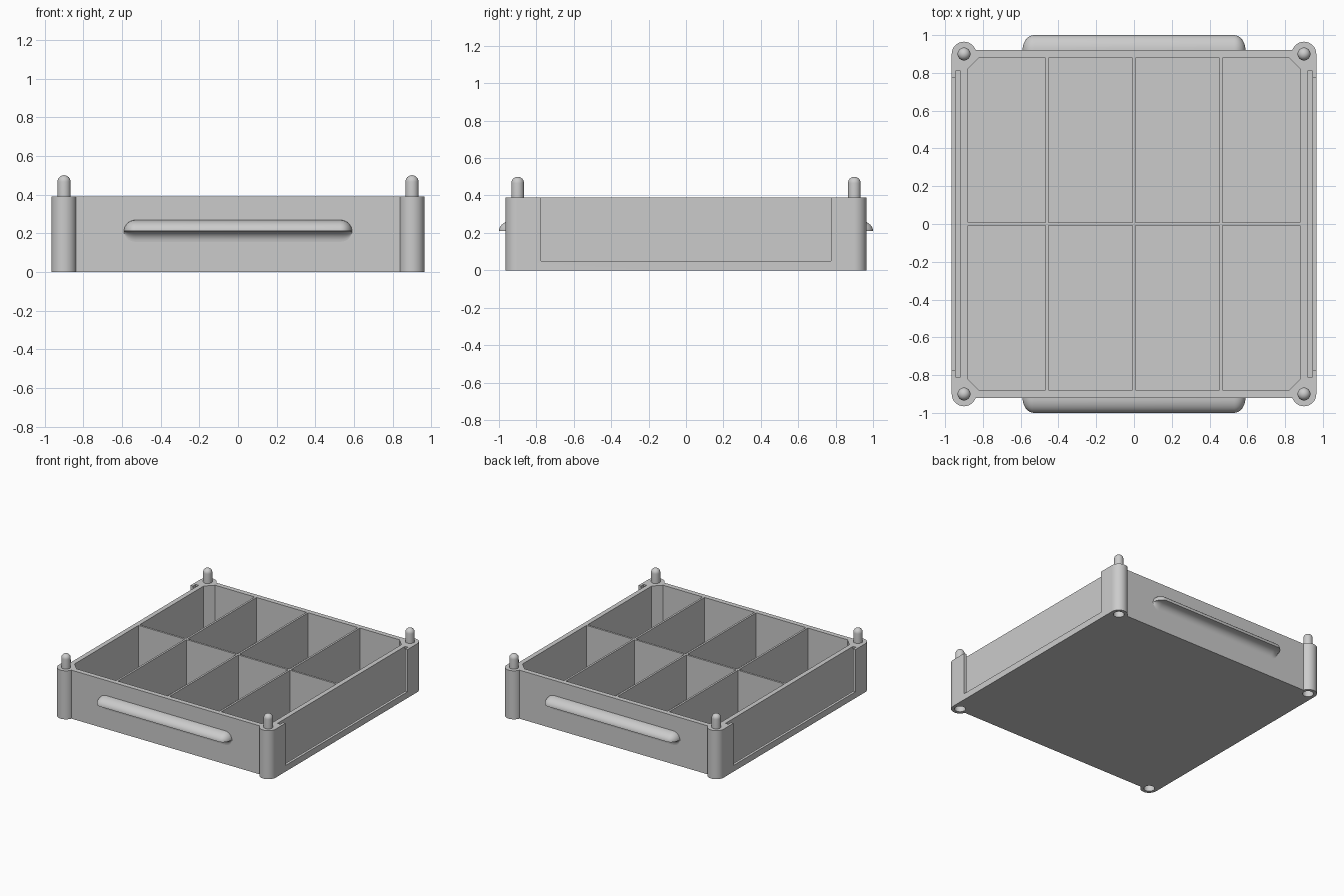
import bpy, bmesh
from math import sin, cos, pi, radians, sqrt

cube = bpy.data.objects.get("Cube")
if cube:
    bpy.data.objects.remove(cube, do_unlink=True)

HEIGHT, FLOOR = 0.39, 0.03
POST, POST_R = 0.9, 0.065      # corner post centre and radius
WALL_Y, INNER = 0.92, 0.88     # outer front/back wall, inner cavity half size

grey = bpy.data.materials.new("light grey plastic")
grey.use_nodes = True
grey.diffuse_color = (0.6, 0.6, 0.6, 1)
grey.node_tree.nodes["Principled BSDF"].inputs["Base Color"].default_value = (0.6, 0.6, 0.6, 1)


def finish(name, bm):
    bmesh.ops.recalc_face_normals(bm, faces=bm.faces)
    mesh = bpy.data.meshes.new(name)
    bm.to_mesh(mesh)
    bm.free()
    mesh.materials.append(grey)
    obj = bpy.data.objects.new(name, mesh)
    bpy.context.collection.objects.link(obj)
    return obj


def smooth(obj):
    bpy.ops.object.select_all(action='DESELECT')
    obj.select_set(True)
    bpy.context.view_layer.objects.active = obj
    bpy.ops.object.shade_smooth_by_angle(angle=radians(35))


def prism(name, outline, z0, z1):
    bm = bmesh.new()
    base = bm.faces.new([bm.verts.new((x, y, z0)) for x, y in outline])
    top = bmesh.ops.extrude_face_region(bm, geom=[base])["geom"]
    bmesh.ops.translate(bm, vec=(0, 0, z1 - z0),
                        verts=[v for v in top if isinstance(v, bmesh.types.BMVert)])
    return finish(name, bm)


def block(name, x0, x1, y0, y1, z0, z1):
    return prism(name, [(x0, y0), (x1, y0), (x1, y1), (x0, y1)], z0, z1)


def circle(cx, cy, r, n=32):
    return [(cx + r * cos(2 * pi * i / n), cy + r * sin(2 * pi * i / n)) for i in range(n)]


def four_way(quarter):
    """Mirror a run of points in the +x +y quarter into a closed outline."""
    left = [(-x, y) for x, y in reversed(quarter)]
    half = quarter + left
    return half + [(x, -y) for x, y in reversed(half)]


def cut(target, cutter):
    cutter.hide_render = True
    mod = target.modifiers.new("cut", 'BOOLEAN')
    mod.operation, mod.solver, mod.object = 'DIFFERENCE', 'EXACT', cutter
    bpy.ops.object.select_all(action='DESELECT')
    bpy.context.view_layer.objects.active = target
    target.select_set(True)
    bpy.ops.object.modifier_apply(modifier=mod.name)
    bpy.data.objects.remove(cutter, do_unlink=True)


# Tray body: walls with round corner posts bulging past the front and back
end = pi - math_angle if (math_angle := 0.313) else pi
corner = [(POST + POST_R * cos(end * i / 24), POST + POST_R * sin(end * i / 24)) for i in range(25)]
body = prism("tray_body", four_way(corner), 0, HEIGHT)

# Open cavity with bevelled inner corners beside the posts
cavity = four_way([(INNER, 0.82), (0.82, INNER)])
cut(body, prism("cavity_cutter", cavity, FLOOR, 0.6))

# Label slots in the left and right walls: a wide groove behind a narrower window
for s in (-1, 1):
    groove = sorted((s * 0.918, s * 0.944))
    window = sorted((s * 0.935, s * 1.1))
    cut(body, block("groove_cutter", *groove, -0.81, 0.81, 0.025, 0.6))
    cut(body, block("window_cutter", *window, -0.775, 0.775, 0.05, 0.6))

# Stacking sockets under the posts
for sx in (-1, 1):
    for sy in (-1, 1):
        cut(body, prism("socket_cutter", circle(sx * POST, sy * POST, 0.04), -0.1, 0.11))
smooth(body)

# Dividers: one lengthwise, six crosswise
T = 0.008
block("long_divider", -INNER, INNER, -T, T, FLOOR, HEIGHT)
for x in (-0.46, 0, 0.46):
    block("front_divider", x - T, x + T, -INNER, -T, FLOOR, HEIGHT)
    block("back_divider", x - T, x + T, T, INNER, FLOOR, HEIGHT)

# Round-headed stacking pins on the posts
PIN_R = 0.034
profile = [(PIN_R, HEIGHT - 0.01)]
profile += [(PIN_R * cos(a), 0.5 - PIN_R + PIN_R * sin(a)) for a in (pi / 2 * i / 8 for i in range(9))]
for sx in (-1, 1):
    for sy in (-1, 1):
        bm = bmesh.new()
        verts = [bm.verts.new((r, 0, z)) for r, z in profile]
        edges = [bm.edges.new(pair) for pair in zip(verts, verts[1:])]
        bmesh.ops.spin(bm, geom=verts + edges, cent=(0, 0, 0), axis=(0, 0, 1), angle=2 * pi, steps=32)
        bmesh.ops.remove_doubles(bm, verts=bm.verts, dist=0.0005)
        bmesh.ops.translate(bm, verts=bm.verts, vec=(sx * POST, sy * POST, 0))
        smooth(finish("stacking_pin", bm))

# Handle lips: rounded top, flat underside blending into the wall, domed ends
GRIP_Z, REACH, RISE, FILLET, HALF, ROUND = 0.21, 0.08, 0.058, 0.055, 0.59, 0.06
section = [(REACH * sin(pi / 2 * i / 10), RISE * cos(pi / 2 * i / 10)) for i in range(11)]
section += [(FILLET - FILLET * sin(pi / 2 * i / 8), FILLET * cos(pi / 2 * i / 8) - FILLET) for i in range(9)]
tip = [(HALF - ROUND + ROUND * sin(pi / 2 * i / 8), max(0.02, cos(pi / 2 * i / 8))) for i in range(9)]
stations = [(-x, k) for x, k in reversed(tip)] + tip
for name, s in (("front_handle", -1), ("back_handle", 1)):
    bm = bmesh.new()
    rings = [[bm.verts.new((x, s * (WALL_Y + d * k), GRIP_Z + h * k)) for d, h in section]
             for x, k in stations]
    n = len(section)
    for a, b in zip(rings, rings[1:]):
        for i in range(n):
            j = (i + 1) % n
            bm.faces.new((a[i], a[j], b[j], b[i]))
    bm.faces.new(rings[0])
    bm.faces.new(rings[-1])
    smooth(finish(name, bm))
